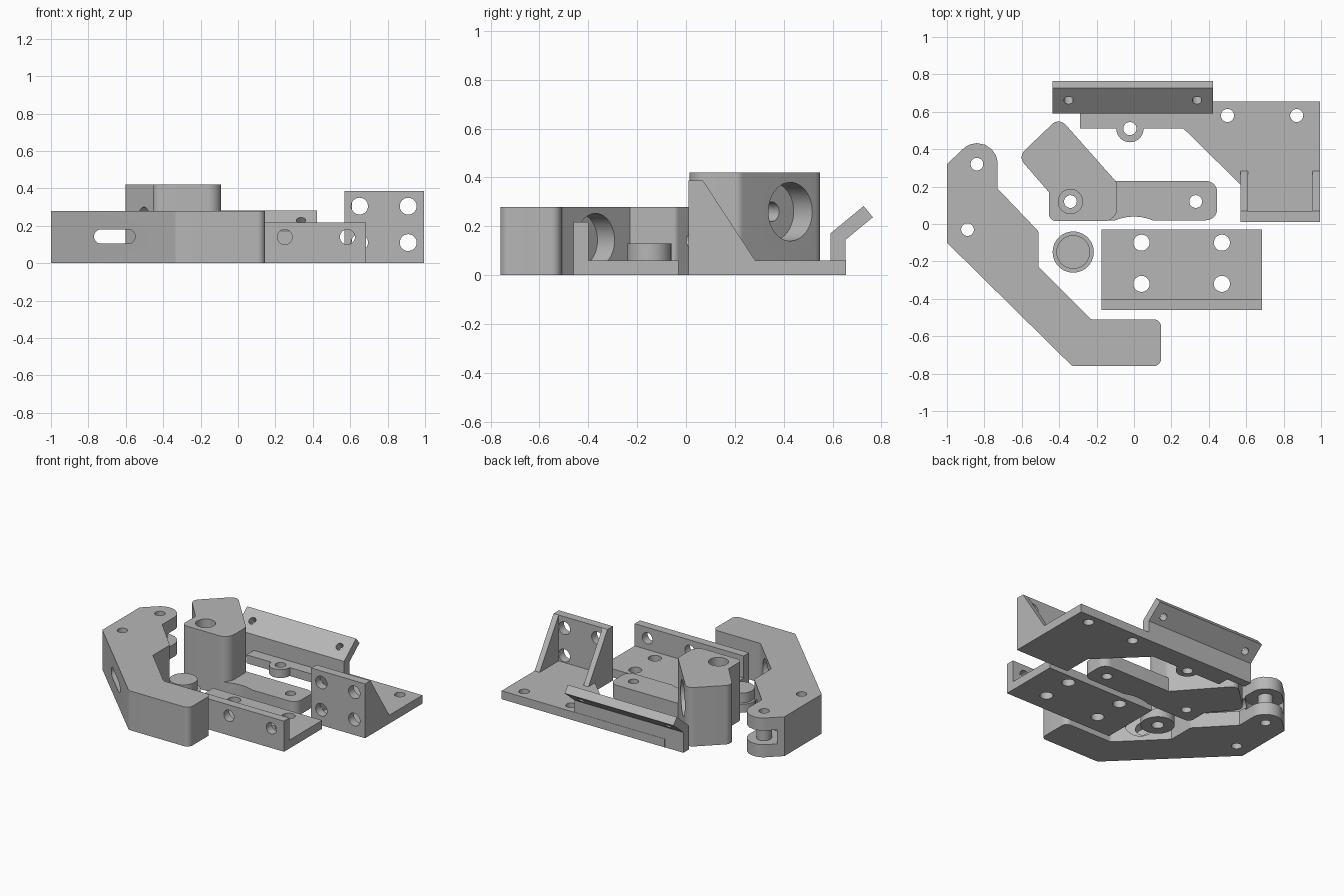
import bpy
import math
from mathutils import Vector

cube = bpy.data.objects.get("Cube")
if cube:
    bpy.data.objects.remove(cube, do_unlink=True)

grey = bpy.data.materials.new("light_grey_plastic")
grey.use_nodes = True
colour = (0.47, 0.47, 0.47, 1)
grey.diffuse_color = colour
grey.node_tree.nodes["Principled BSDF"].inputs["Base Color"].default_value = colour


def fillet(points):
    """Round the corners of an outline given as (x, y) or (x, y, radius)."""
    out = []
    for i, p in enumerate(points):
        corner = Vector(p[:2])
        if len(p) < 3:
            out.append(corner)
            continue
        u = (Vector(points[i - 1][:2]) - corner).normalized()
        v = (Vector(points[(i + 1) % len(points)][:2]) - corner).normalized()
        half = u.angle(v) / 2
        reach = p[2] / math.tan(half)
        centre = corner + (u + v).normalized() * p[2] / math.sin(half)
        a, b = corner + u * reach - centre, corner + v * reach - centre
        out += [centre + a.lerp(b, k / 10).normalized() * p[2] for k in range(11)]
    return out


def make(name, verts, faces):
    mesh = bpy.data.meshes.new(name)
    mesh.from_pydata(verts, [], faces)
    mesh.materials.append(grey)
    obj = bpy.data.objects.new(name, mesh)
    bpy.context.collection.objects.link(obj)
    bpy.context.view_layer.objects.active = obj
    bpy.ops.object.select_all(action="DESELECT")
    obj.select_set(True)
    bpy.ops.object.mode_set(mode="EDIT")
    bpy.ops.mesh.select_all(action="SELECT")
    bpy.ops.mesh.normals_make_consistent(inside=False)
    bpy.ops.object.mode_set(mode="OBJECT")
    return obj


def prism(name, outline, low, high, axis="z"):
    """Extrude an outline along z (from x, y), y (from x, z) or x (from y, z)."""
    place = {"z": lambda a, b, h: (a, b, h),
             "y": lambda a, b, h: (a, h, b),
             "x": lambda a, b, h: (h, a, b)}[axis]
    pts = fillet(outline)
    n = len(pts)
    verts = [place(p.x, p.y, h) for h in (low, high) for p in pts]
    faces = [list(range(n)), list(range(n, 2 * n))]
    faces += [[i, (i + 1) % n, n + (i + 1) % n, n + i] for i in range(n)]
    return make(name, verts, faces)


def box(name, x0, x1, y0, y1, z0, z1):
    return prism(name, [(x0, y0), (x1, y0), (x1, y1), (x0, y1)], z0, z1)


def rod(name, start, end, radius):
    """Cylinder between two points."""
    start, end = Vector(start), Vector(end)
    bpy.ops.mesh.primitive_cylinder_add(
        vertices=40, radius=radius, depth=(end - start).length,
        location=(start + end) / 2,
        rotation=(end - start).to_track_quat("Z", "Y").to_euler())
    obj = bpy.context.object
    obj.name = name
    obj.data.materials.append(grey)
    return obj


def combine(obj, tool, operation="DIFFERENCE"):
    mod = obj.modifiers.new("combine", "BOOLEAN")
    mod.operation, mod.solver, mod.object = operation, "EXACT", tool
    bpy.context.view_layer.objects.active = obj
    bpy.ops.object.modifier_apply(modifier=mod.name)
    bpy.data.objects.remove(tool, do_unlink=True)


def drill(obj, start, end, radius):
    combine(obj, rod("cutter", start, end, radius))


def drill_down(obj, spots, radius, low=-0.1, high=0.6):
    for x, y in spots:
        drill(obj, (x, y, low), (x, y, high), radius)


def finish(obj):
    bpy.ops.object.select_all(action="DESELECT")
    obj.select_set(True)
    bpy.context.view_layer.objects.active = obj
    bpy.ops.object.shade_smooth_by_angle(angle=math.radians(25))


# Bent arm with a hinge finger, an oblong slot and a round pocket
arm = prism("bent_arm", [
    (-1, 0.32), (-0.73, 0.575, 0.108), (-0.73, 0.19), (-0.51, -0.04, 0.03),
    (-0.51, -0.23), (-0.23, -0.51, 0.03), (0.145, -0.51, 0.04),
    (0.145, -0.76, 0.04), (-0.33, -0.76, 0.03), (-1, -0.10)], 0, 0.28)
slit = rod("cutter", (-0.84, 0.32, 0.09), (-0.84, 0.32, 0.19), 0.13)
drill(slit, (-0.84, 0.32, 0), (-0.84, 0.32, 0.3), 0.05)
combine(arm, slit)
drill_down(arm, [(-0.84, 0.32), (-0.89, -0.03)], 0.034)
combine(arm, prism("cutter", [
    (-0.77, 0.105, 0.037), (-0.55, 0.105, 0.037),
    (-0.55, 0.18, 0.037), (-0.77, 0.18, 0.037)], -0.8, 0.25, "y"))
drill(arm, (-0.30, -0.30, 0.143), (-0.44, -0.44, 0.143), 0.11)
drill(arm, (-0.40, -0.40, 0.143), (-0.50, -0.50, 0.143), 0.045)
finish(arm)

# Tall angled block with a round pocket on its slanted side
block = prism("angled_block", [
    (-0.62, 0.36, 0.05), (-0.40, 0.57, 0.05), (-0.09, 0.22, 0.04),
    (-0.09, 0.015, 0.07), (-0.455, 0.015, 0.04), (-0.455, 0.17)], 0, 0.42)
drill_down(block, [(-0.34, 0.12)], 0.034)
drill_down(block, [(-0.34, 0.12)], 0.065, low=0.1)
face_point, inward = Vector((-0.27, 0.43, 0.26)), Vector((-0.75, -0.66, 0))
drill(block, face_point - inward * 0.1, face_point + inward * 0.12, 0.12)
drill(block, face_point, face_point + inward * 0.5, 0.04)
finish(block)

# Low link plate running out of the block
link = prism("link_plate", [
    (-0.2, 0.02), (0.445, 0.02, 0.06), (0.445, 0.23, 0.06), (-0.2, 0.23)], 0, 0.1)
drill_down(link, [(0.33, 0.12)], 0.034)
drill_down(link, [(0, -0.22)], 0.26)
finish(link)

# Round flanged foot with a blind hole underneath
foot = rod("round_foot", (-0.325, -0.15, 0), (-0.325, -0.15, 0.06), 0.11)
combine(foot, rod("stud", (-0.325, -0.15, 0.03), (-0.325, -0.15, 0.13), 0.09), "UNION")
drill_down(foot, [(-0.325, -0.15)], 0.04, high=0.09)
finish(foot)

# Front angle bracket
bracket = prism("angle_bracket", [
    (-0.46, 0), (-0.03, 0), (-0.03, 0.06), (-0.40, 0.06), (-0.40, 0.218),
    (-0.46, 0.218)], -0.175, 0.685, "x")
drill_down(bracket, [(x, y) for x in (0.04, 0.47) for y in (-0.32, -0.1)], 0.043)
for x in (-0.085, 0.25, 0.585):
    drill(bracket, (x, -0.6, 0.14), (x, -0.3, 0.14), 0.04)
finish(bracket)

# Corner mount: base with a long strip, upright wall and two gussets
base = prism("mount_base", [
    (0.57, 0.015), (0.995, 0.015), (0.995, 0.655), (-0.29, 0.655), (-0.29, 0.51),
    (0.265, 0.51), (0.57, 0.21)], 0, 0.06)
combine(base, rod("tab", (-0.022, 0.51, 0), (-0.022, 0.51, 0.06), 0.073), "UNION")
drill_down(base, [(-0.022, 0.51), (0.50, 0.58), (0.87, 0.58)], 0.035)
finish(base)

wall = box("mount_wall", 0.57, 0.995, 0.01, 0.07, 0, 0.387)
for x in (0.65, 0.91):
    for z in (0.11, 0.305):
        drill(wall, (x, -0.1, z), (x, 0.2, z), 0.045)
finish(wall)

for side, x in (("right", 0.57), ("left", 0.955)):
    prism(side + "_gusset", [(0.06, 0.05), (0.29, 0.05), (0.07, 0.387), (0.06, 0.387)],
          x, x + 0.04, "x")

# Back plate with a leaning top edge
plate = prism("leaning_plate", [
    (0.592, 0), (0.653, 0), (0.653, 0.145), (0.765, 0.237), (0.727, 0.283),
    (0.592, 0.172)], -0.437, 0.422, "x")
for x in (-0.35, 0.337):
    drill(plate, (x, 0.58, 0.325), (x, 0.74, 0.135), 0.025)
finish(plate)
